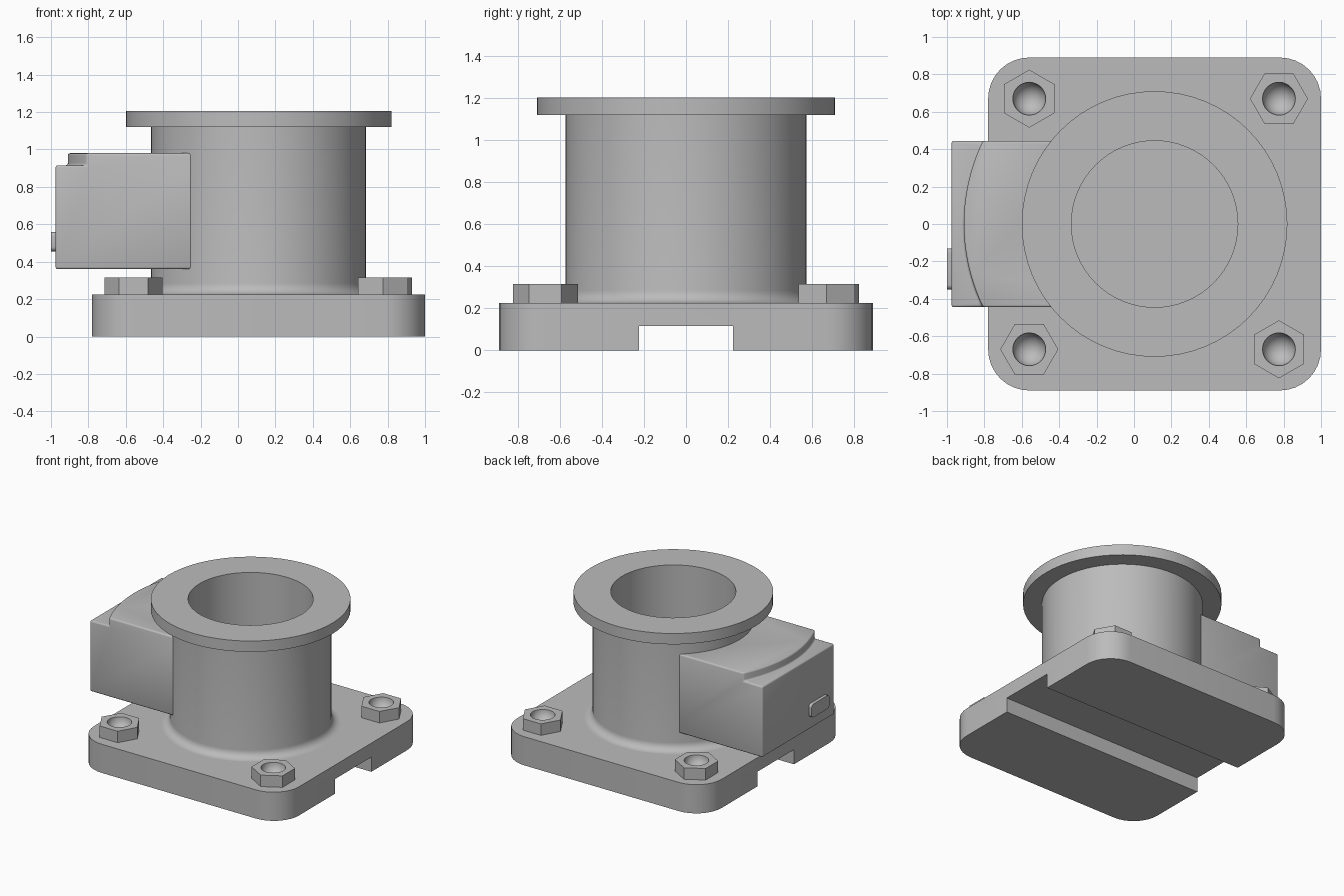
import bpy, bmesh, math
from mathutils import Matrix

default = bpy.data.objects.get("Cube")
if default:
    bpy.data.objects.remove(default, do_unlink=True)

metal = bpy.data.materials.new("grey metal")
metal.use_nodes = True
GREY = (0.5, 0.5, 0.5, 1)
metal.diffuse_color = GREY
metal.node_tree.nodes["Principled BSDF"].inputs["Base Color"].default_value = GREY

AXIS_X = 0.11          # barrel axis
DECK = 0.225           # top of the base plate


def finish(name, bm):
    bmesh.ops.recalc_face_normals(bm, faces=bm.faces)
    mesh = bpy.data.meshes.new(name)
    bm.to_mesh(mesh)
    bm.free()
    mesh.materials.append(metal)
    obj = bpy.data.objects.new(name, mesh)
    bpy.context.collection.objects.link(obj)
    return obj


def prism(name, outline, low, high):
    bm = bmesh.new()
    face = bm.faces.new([bm.verts.new((x, y, low)) for x, y in outline])
    top = bmesh.ops.extrude_face_region(bm, geom=[face])["geom"]
    bmesh.ops.translate(bm, vec=(0, 0, high - low),
                        verts=[v for v in top if isinstance(v, bmesh.types.BMVert)])
    return finish(name, bm)


def arc(cx, cy, r, start, end, steps):
    return [(cx + r * math.cos(start + (end - start) * i / steps),
             cy + r * math.sin(start + (end - start) * i / steps))
            for i in range(steps + 1)]


def rounded_rect(x0, x1, y0, y1, r, steps):
    points = []
    corners = [(x1 - r, y1 - r), (x0 + r, y1 - r), (x0 + r, y0 + r), (x1 - r, y0 + r)]
    for k, (cx, cy) in enumerate(corners):
        points += arc(cx, cy, r, k * math.pi / 2, (k + 1) * math.pi / 2, steps)
    return points


def lathe(name, profile, steps):
    bm = bmesh.new()
    verts = [bm.verts.new((r, 0, z)) for r, z in profile]
    edges = [bm.edges.new(pair) for pair in zip(verts, verts[1:])]
    bmesh.ops.spin(bm, geom=verts + edges, cent=(0, 0, 0), axis=(0, 0, 1),
                   angle=math.tau, steps=steps, use_duplicate=False)
    bmesh.ops.remove_doubles(bm, verts=bm.verts, dist=0.0001)
    return finish(name, bm)


def cut(obj, cutter):
    mod = obj.modifiers.new("cut", "BOOLEAN")
    mod.operation = "DIFFERENCE"
    mod.solver = "EXACT"
    mod.object = cutter
    cutter.hide_render = True


def bake(obj, *cutters):
    bpy.context.view_layer.update()
    graph = bpy.context.evaluated_depsgraph_get()
    mesh = bpy.data.meshes.new_from_object(obj.evaluated_get(graph))
    obj.modifiers.clear()
    obj.data = mesh
    for cutter in cutters:
        bpy.data.objects.remove(cutter, do_unlink=True)


def smooth(obj):
    bpy.ops.object.select_all(action="DESELECT")
    obj.select_set(True)
    bpy.context.view_layer.objects.active = obj
    bpy.ops.object.shade_smooth_by_angle(angle=math.radians(32))


# Base plate with a channel underneath
base = prism("base_plate", rounded_rect(-0.78, 1.0, -0.89, 0.89, 0.22, 8), 0, DECK)
channel = prism("channel_cutter", [(-2, -0.225), (2, -0.225), (2, 0.225), (-2, 0.225)], -0.1, 0.115)
cut(base, channel)
bake(base, channel)
smooth(base)

# Flanged hollow barrel with a fillet at its foot
foot = arc(0.635, DECK + 0.06, 0.06, math.pi, 1.5 * math.pi, 6)
barrel = lathe("flanged_barrel", [(0.445, DECK - 0.005), (0.445, 1.205), (0.71, 1.205),
                                  (0.71, 1.12), (0.575, 1.12)] + foot, 64)
barrel.location.x = AXIS_X
smooth(barrel)

# Side housing, hidden end inside the barrel wall, stepped by a concentric arc
half = 0.445
spread = math.asin(half / 0.51)
inner = arc(AXIS_X, 0, 0.51, math.pi + spread, math.pi - spread, 16)
housing = prism("side_housing", [(-0.975, half), (-0.975, -half)] + inner, 0.36, 0.98)
step_arc = arc(AXIS_X, 0, 1.02, math.pi - 0.525, math.pi + 0.525, 20)
step = prism("step_cutter", step_arc + [(-1.3, -0.6), (-1.3, 0.6)], 0.915, 1.2)
cut(housing, step)
bevel = housing.modifiers.new("soft_edges", "BEVEL")
bevel.width = 0.012
bevel.segments = 3
bevel.limit_method = "ANGLE"
bevel.angle_limit = math.radians(40)
bake(housing, step)
smooth(housing)

# Small raised plate on the housing end
plate = prism("end_plate", rounded_rect(-0.35, -0.13, 0.455, 0.56, 0.025, 5), -1.0, -0.96)
plate.data.transform(Matrix(((0, 0, 1, 0), (1, 0, 0, 0), (0, 1, 0, 0), (0, 0, 0, 1))))
smooth(plate)

# Hexagonal bolt heads with round dimples
for side_x, x in (("right", -0.56), ("left", 0.775)):
    for side_y, y in (("front", -0.67), ("back", 0.67)):
        turn = math.pi / 6 if (x < 0) == (y > 0) else 0
        hexagon = arc(x, y, 0.155, turn, turn + math.tau, 6)[:-1]
        bolt = prism(f"bolt_{side_y}_{side_x}", hexagon, DECK - 0.005, 0.315)
        bm = bmesh.new()
        bmesh.ops.create_uvsphere(bm, u_segments=32, v_segments=16, radius=0.088,
                                  matrix=Matrix.Translation((x, y, 0.316)))
        dimple = finish("dimple_cutter", bm)
        cut(bolt, dimple)
        bake(bolt, dimple)
        smooth(bolt)
